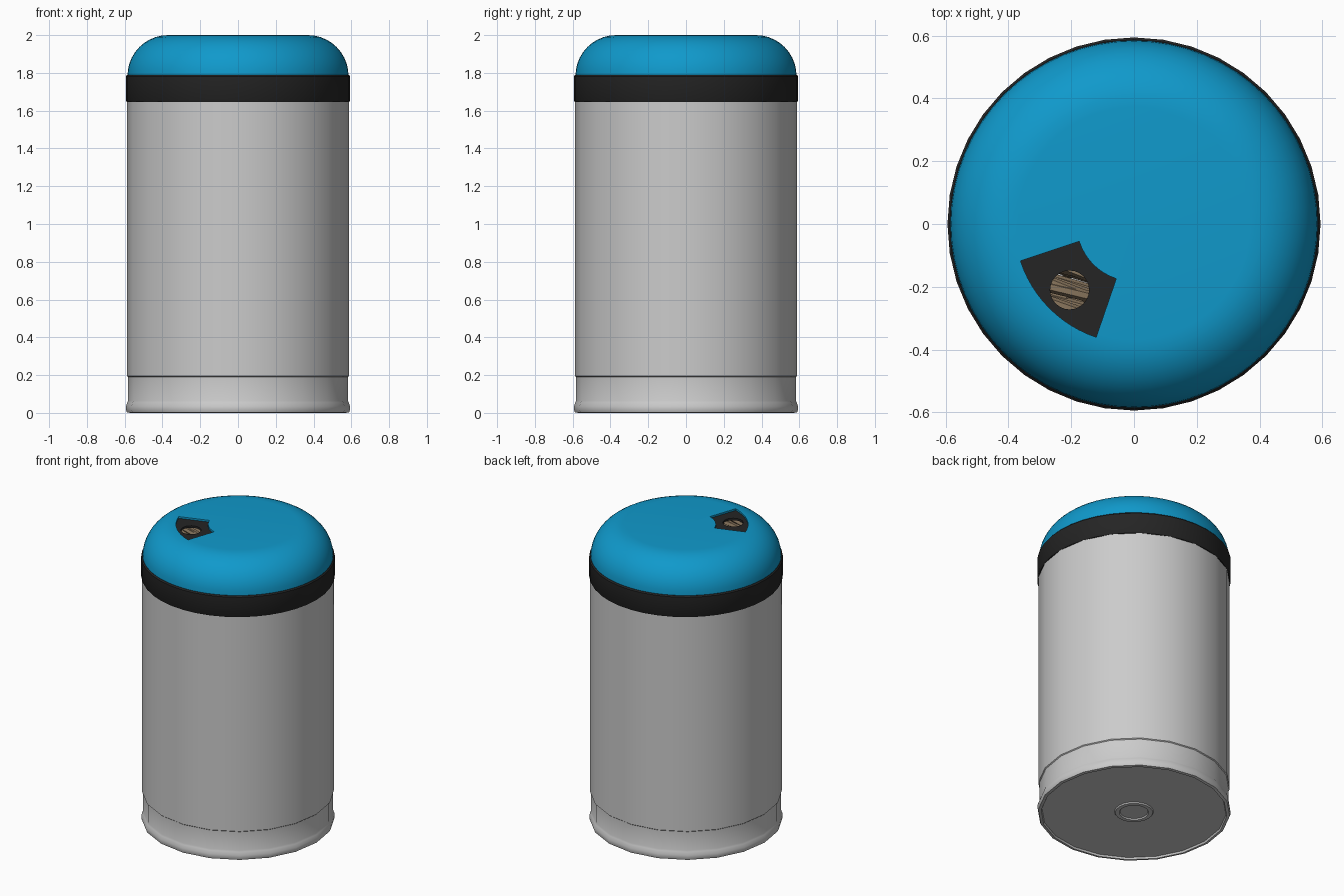
import bpy, bmesh, math, random
from mathutils import Vector

if "Cube" in bpy.data.objects:
    bpy.data.objects.remove(bpy.data.objects["Cube"])

random.seed(4)


def material(name, rgb):
    m = bpy.data.materials.new(name)
    m.diffuse_color = (*rgb, 1)
    m.use_nodes = True
    m.node_tree.nodes["Principled BSDF"].inputs["Base Color"].default_value = m.diffuse_color
    return m


BLUE = material("blue", (0.005, 0.32, 0.60))
BLACK = material("black", (0.018, 0.018, 0.018))
WOOD = material("wood", (0.25, 0.18, 0.11))


def finish(name, bm, mat=None, smooth=True):
    bmesh.ops.remove_doubles(bm, verts=bm.verts, dist=1e-5)
    bmesh.ops.recalc_face_normals(bm, faces=bm.faces)
    me = bpy.data.meshes.new(name)
    bm.to_mesh(me)
    bm.free()
    ob = bpy.data.objects.new(name, me)
    bpy.context.collection.objects.link(ob)
    if mat:
        me.materials.append(mat)
    if smooth:
        bpy.ops.object.select_all(action='DESELECT')
        ob.select_set(True)
        bpy.context.view_layer.objects.active = ob
        bpy.ops.object.shade_smooth_by_angle(angle=math.radians(35))
    return ob


def lathe(name, profile, sides, mat=None, closed=False):
    """Spin an (r, z) profile about the z axis."""
    bm = bmesh.new()
    vs = [bm.verts.new((r, 0, z)) for r, z in profile]
    pairs = list(zip(vs, vs[1:])) + ([(vs[-1], vs[0])] if closed else [])
    edges = [bm.edges.new(p) for p in pairs]
    bmesh.ops.spin(bm, geom=vs + edges, cent=(0, 0, 0), axis=(0, 0, 1),
                   angle=2 * math.pi, steps=sides)
    return finish(name, bm, mat)


def prism(name, outline, z0, z1):
    bm = bmesh.new()
    face = bm.faces.new([bm.verts.new((x, y, z0)) for x, y in outline])
    top = bmesh.ops.extrude_face_region(bm, geom=[face])["geom"]
    for v in top:
        if isinstance(v, bmesh.types.BMVert):
            v.co.z = z1
    ob = finish(name, bm, smooth=False)
    ob.hide_render = True
    ob.hide_set(True)
    return ob


def cut(ob, cutter):
    mod = ob.modifiers.new("cut", 'BOOLEAN')
    mod.operation, mod.solver, mod.object = 'DIFFERENCE', 'EXACT', cutter


def arc(r, a0, a1, n, cx=0, cy=0):
    return [(cx + r * math.cos(math.radians(a0 + (a1 - a0) * i / n)),
             cy + r * math.sin(math.radians(a0 + (a1 - a0) * i / n)))
            for i in range(n + 1)]


# Hollow tub: recessed underside with centre ring, foot lip, stepped wall
lathe("tub", [
    (0, 0.012), (0.085, 0.012), (0.09, 0.004), (0.115, 0.004), (0.12, 0.012),
    (0.565, 0.012), (0.57, 0), (0.588, 0.003), (0.593, 0.015), (0.593, 0.035),
    (0.586, 0.055), (0.582, 0.065), (0.582, 0.19), (0.588, 0.195),
    (0.588, 1.70), (0.56, 1.70), (0.56, 0.04), (0, 0.04)], 20)

# Black collar
lathe("collar", [(0.56, 1.645), (0.588, 1.645), (0.594, 1.655), (0.594, 1.782),
                 (0.587, 1.79), (0.56, 1.79)], 40, BLACK, closed=True)

# Blue domed lid with a sector-shaped window
def dome(t):
    return [(0.37 + (0.215 - t) * math.cos(a), 1.785 + (0.215 - t) * math.sin(a))
            for a in [math.pi / 2 * i / 10 for i in range(11)]]


lid = lathe("lid", dome(0) + [(0, 2.0), (0, 1.988)] + dome(0.012)[::-1],
            64, BLUE, closed=True)
sector = arc(0.38, 198, 251.5, 12) + arc(0.183, 252, 197.5, 8)
cut(lid, prism("window_cutter", sector, 1.9, 2.1))

# Black inner disc with the round dispensing hole
disc = lathe("inner_disc", [(0, 1.972), (0.385, 1.972), (0.385, 1.986), (0, 1.986)],
             48, BLACK)
cut(disc, prism("hole_cutter", arc(0.062, 0, 345, 23, -0.205, -0.21), 1.9, 2.1))

# Loose wooden sticks inside, pointed at both ends
bm = bmesh.new()


def stick(p, direction, length, radius):
    d = direction.normalized()
    q = d.to_track_quat('Z', 'Y')
    rings = []
    for s, r in ((0, 0.15), (0.1, 1), (0.9, 1), (1, 0.15)):
        rings.append([bm.verts.new(p + d * length * s + q @ Vector(
            (radius * r * math.cos(k * math.pi / 3),
             radius * r * math.sin(k * math.pi / 3), 0))) for k in range(6)])
    for a, b in zip(rings, rings[1:]):
        for k in range(6):
            bm.faces.new((a[k], a[(k + 1) % 6], b[(k + 1) % 6], b[k]))
    bm.faces.new(rings[0][::-1])
    bm.faces.new(rings[-1])


# upright bundle in the tub
for i in range(150):
    r, a = 0.46 * math.sqrt((i + 0.5) / 150), i * 2.39996
    lean = Vector((random.uniform(-0.03, 0.03), random.uniform(-0.03, 0.03), 1))
    stick(Vector((r * math.cos(a), r * math.sin(a), 0.06)), lean, 1.72, 0.018)
# sticks lying across just below the hole
for layer in range(3):
    for k in range(8):
        y = -0.33 + k * 0.034 + random.uniform(-0.004, 0.004)
        stick(Vector((-0.36 + random.uniform(-0.03, 0.03), y + 0.05,
                      1.93 - layer * 0.04)),
              Vector((1, random.uniform(-0.4, -0.2), random.uniform(-0.06, 0.02))),
              random.choice((0.17, 0.3, 0.36)), 0.018)
finish("sticks", bm, WOOD)
